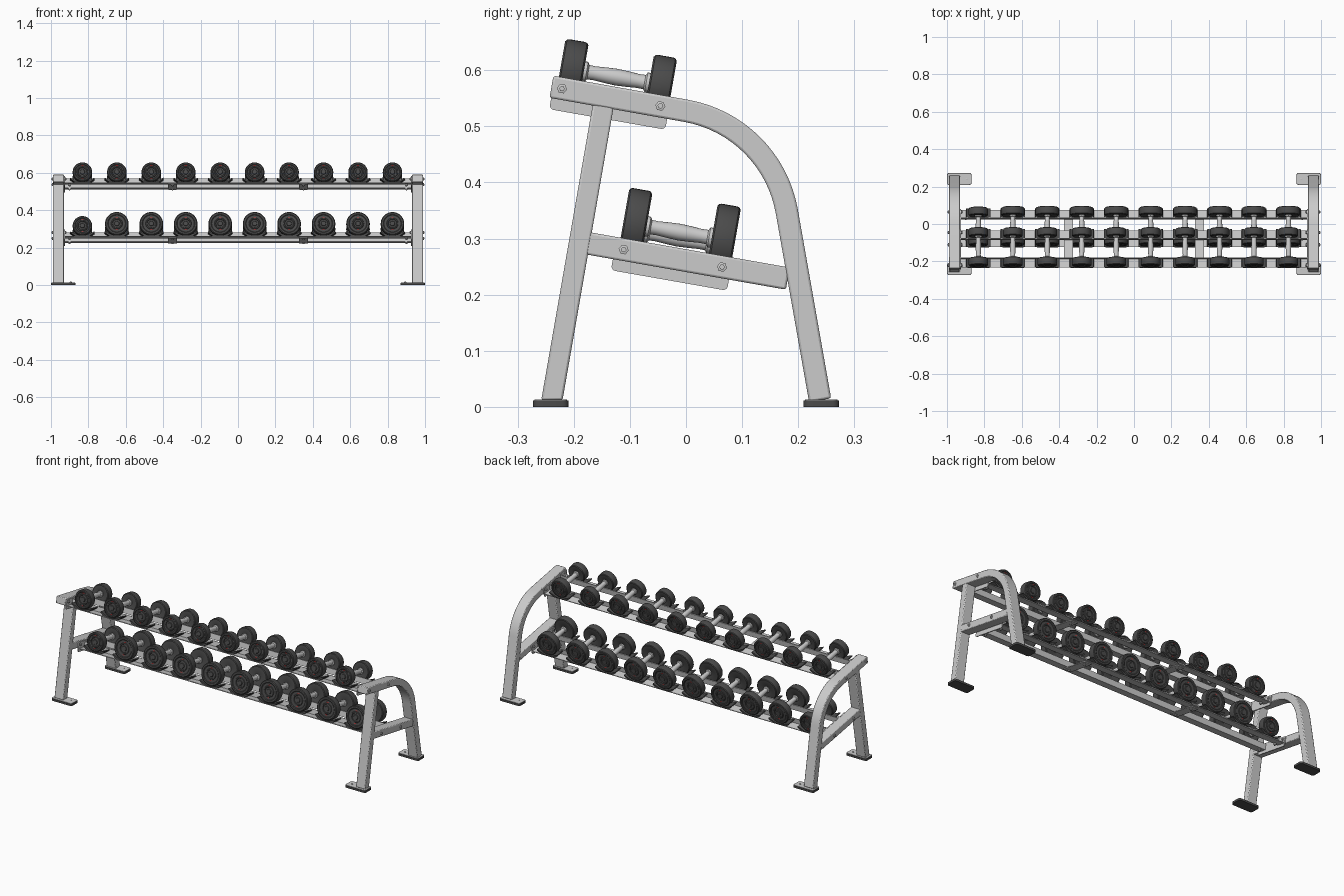
import bpy, bmesh
from math import sin, cos, pi, radians
from mathutils import Matrix, Vector

if "Cube" in bpy.data.objects:
    bpy.data.objects.remove(bpy.data.objects["Cube"])

A = radians(10)            # common tilt of shelves and legs
TIERS = {"top": (-0.127, 0.571), "bottom": (-0.017, 0.284)}
XI, XO = 0.93, 0.99        # inner and outer faces of the side frames


def material(name, c):
    m = bpy.data.materials.new(name)
    m.diffuse_color = (*c, 1)
    m.use_nodes = True
    m.node_tree.nodes["Principled BSDF"].inputs["Base Color"].default_value = m.diffuse_color
    return m


RUBBER = material("dark_rubber", (0.07, 0.07, 0.07))
RED = material("red_mark", (0.6, 0.04, 0.04))


def tier_matrix(tier):
    y, z = TIERS[tier]
    return Matrix.Translation((0, y, z)) @ Matrix.Rotation(-A, 4, 'X')


def add(name, mesh, mat=None, M=None, bevel=0):
    ob = bpy.data.objects.new(name, mesh)
    bpy.context.collection.objects.link(ob)
    if mat and not mesh.materials:
        mesh.materials.append(mat)
    if M:
        ob.matrix_world = M
    if bevel:
        b = ob.modifiers.new("bevel", 'BEVEL')
        b.width, b.segments, b.limit_method = bevel, 2, 'ANGLE'
    return ob


def finish(bm, name):
    bmesh.ops.recalc_face_normals(bm, faces=bm.faces)
    me = bpy.data.meshes.new(name)
    bm.to_mesh(me)
    bm.free()
    return me


def prism(name, pts, axis, lo, hi):
    """Extrude a 2D outline along x (outline in yz), y (xz) or z (xy)."""
    bm = bmesh.new()
    put = {'x': lambda p, t: (t, p[0], p[1]), 'y': lambda p, t: (p[0], t, p[1]),
           'z': lambda p, t: (p[0], p[1], t)}[axis]
    f = bm.faces.new([bm.verts.new(put(p, lo)) for p in pts])
    g = bmesh.ops.extrude_face_region(bm, geom=[f])
    d = Vector(put((0, 0), hi - lo))
    bmesh.ops.translate(bm, vec=d, verts=[v for v in g["geom"] if isinstance(v, bmesh.types.BMVert)])
    return finish(bm, name)


def rect(a0, a1, b0, b1):
    return [(a0, b0), (a1, b0), (a1, b1), (a0, b1)]


def rounded(a0, a1, b0, b1, r):
    corners = [(a1 - r, b1 - r), (a0 + r, b1 - r), (a0 + r, b0 + r), (a1 - r, b0 + r)]
    return [(cx + r * cos((k + i / 4) * pi / 2), cy + r * sin((k + i / 4) * pi / 2))
            for k, (cx, cy) in enumerate(corners) for i in range(5)]


def lathe(name, prof, seg):
    """Revolve (radius, y) points around the y axis."""
    bm = bmesh.new()
    vs = [bm.verts.new((r, y, 0)) for r, y in prof]
    es = [bm.edges.new(p) for p in zip(vs, vs[1:])]
    bmesh.ops.spin(bm, geom=vs + es, cent=(0, 0, 0), axis=(0, 1, 0), angle=2 * pi, steps=seg)
    bmesh.ops.remove_doubles(bm, verts=bm.verts, dist=1e-5)
    return finish(bm, name)


# hooked top beam and back leg, one bent tube outline
O = TIERS["top"]
path = [((O[0] - 0.111 * cos(A) - 0.02 * sin(A), O[1] + 0.111 * sin(A) - 0.02 * cos(A)), -A)]
R, cy, cz = 0.221, -0.038, 0.31
for i in range(17):
    t = radians(80 - 70 * i / 16)
    path.append(((cy + R * cos(t), cz + R * sin(t)), t - pi / 2))
path.append(((0.239, 0.012), A - pi / 2))
off = lambda s: [(p[0] - s * sin(t), p[1] + s * cos(t)) for p, t in path]
hook = off(0.02) + off(-0.02)[::-1]
front = [(-0.258, 0.012), (-0.22, 0.012), (-0.128, 0.54), (-0.166, 0.54)]

bolt = lathe("bolt", [(0, 0.007), (0.005, 0.007), (0.005, 0.004), (0.009, 0.003), (0.009, 0), (0, 0)], 6)
nut = lathe("nut", [(0, 0.011), (0.005, 0.011), (0.005, 0.007), (0.008, 0.006), (0.008, 0), (0, 0)], 12)

for s, side in ((-1, "left"), (1, "right")):
    span = (s * XI, s * XO)
    inset = (s * (XI + 0.001), s * (XO - 0.001))
    add(side + "_top_beam_and_back_leg", prism("hook", hook, 'x', *span), bevel=0.004)
    add(side + "_front_leg", prism("front_leg", front, 'x', *inset), bevel=0.004)
    add(side + "_crossbar", prism("crossbar", rect(-0.165, 0.205, -0.04, 0), 'x', s * (XI + .002), s * (XO - .002)),
        M=tier_matrix("bottom"), bevel=0.004)
    # feet: rubber pad, steel plate, anchor bolt
    xa, xb = sorted((s * 0.868, s * 1.0))
    for fy, end in ((-0.241, "front"), (0.241, "back")):
        ya, yb = fy - 0.032, fy + 0.032
        add(f"{side}_{end}_foot_pad", prism("pad", rounded(xa, xb, ya, yb, 0.012), 'z', 0, 0.0115), RUBBER)
        add(f"{side}_{end}_foot_plate", prism("plate", rounded(xa + .003, xb - .003, ya + .003, yb - .003, 0.01),
                                              'z', 0.0115, 0.0135))
        add(f"{side}_{end}_foot_bolt", bolt, M=Matrix.Translation((s * 0.895, fy, 0.0125))
            @ Matrix.Rotation(pi / 2, 4, 'X') @ Matrix.Scale(0.7, 4))
    # shelf end plates with side bolts
    for tier in TIERS:
        M = tier_matrix(tier)
        add(f"{side}_{tier}_end_plate", prism("end_plate", rounded(-0.108, 0.102, -0.06, -0.006, 0.008),
                                              'x', s * 0.924, s * 0.9295), M=M)
        for u in (-0.092, 0.086):
            for x, d in ((XO, -s), (0.924, s)):
                add(f"{side}_{tier}_frame_bolt", bolt, M=M @ Matrix.Translation((s * x, u, -0.02))
                    @ Matrix.Rotation(d * pi / 2, 4, 'Z'))

# dumbbell head, handle, red marks and saddle (shared meshes)
def head_mesh(r):
    h = 0.021
    return lathe("head", [(0, -h + .001), (.012, -h + .001), (.014, -h + .004), (.022, -h + .004), (.024, -h),
                          (.029, -h), (.031, -h + .003), (r * .72, -h + .003), (r * .78, -h), (r - .005, -h),
                          (r - .001, -h + .003), (r, -h + .007), (r, h - .007), (r - .001, h - .003),
                          (r - .005, h), (.024, h), (.02, h - .002), (0, h - .002)], 36)


heads = {r: head_mesh(r) for r in (0.052, 0.063)}
half = [(0.018, 0.062), (0.018, 0.054), (0.013, 0.051), (0.0125, 0.04), (0.014, 0.02)]
handle = lathe("handle", [(r, -u) for r, u in half] + [(0.015, 0)] + [(r, u) for r, u in half[::-1]], 20)
mark = prism("mark", rounded(-0.006, 0.006, -0.0018, 0.0018, 0.001), 'y', -0.001, 0.001)
right_half = [(0.04, -0.04), (0.066, -0.021), (0.064, -0.016), (0.04, -0.026), (0.025, -0.033), (0.01, -0.036)]
saddle = prism("saddle", right_half + [(-x, n) for x, n in right_half[::-1]], 'y', -0.025, 0.025)

for tier in TIERS:
    M = tier_matrix(tier)
    for s, pos in ((-1, "front"), (1, "rear")):
        # angle rail: flat flange below, upright flange on the inner side
        prof = [(s * u, n) for u, n in ((0.05, -0.044), (0.1, -0.044), (0.1, -0.04),
                                        (0.054, -0.04), (0.054, -0.012), (0.05, -0.012))]
        add(f"{tier}_{pos}_rail", prism("rail", prof, 'x', -0.925, 0.925), M=M)
    # straps below the rails
    for x in (-0.35, 0.35):
        add(f"{tier}_strap", prism("strap", rounded(x - 0.024, x + 0.024, -0.085, 0.085, 0.006),
                                   'z', -0.048, -0.044), M=M)
    for x in (-0.9, -0.35, 0.35, 0.9):
        for u in (-0.066, 0.056):
            add(f"{tier}_strap_nut", nut, M=M @ Matrix.Translation((x, u, -0.044)) @ Matrix.Rotation(-pi / 2, 4, 'X'))
    # saddles and dumbbells
    for i in range(10):
        r = 0.063 if tier == "bottom" and i > 0 else 0.052
        C = M @ Matrix.Translation((-0.832 + i * 0.1842, 0, 0))
        D = C @ Matrix.Translation((0, 0, r - 0.035))
        add(f"{tier}_dumbbell_handle", handle, M=D)
        for s in (-1, 1):
            add(f"{tier}_saddle", saddle, RUBBER, C @ Matrix.Translation((0, s * 0.079, 0)))
            H = D @ Matrix.Translation((0, s * 0.08, 0)) @ Matrix.Rotation(0 if s < 0 else pi, 4, 'Z')
            add(f"{tier}_dumbbell_head", heads[r], RUBBER, H)
            for k in (-1, 1):
                add(f"{tier}_head_mark", mark, RED, H @ Matrix.Translation((0, -0.018, k * 0.0345)))

# smooth shading with sharp edges kept
bpy.ops.object.select_all(action='SELECT')
bpy.context.view_layer.objects.active = bpy.context.selected_objects[0]
bpy.ops.object.shade_smooth_by_angle(angle=radians(30))
